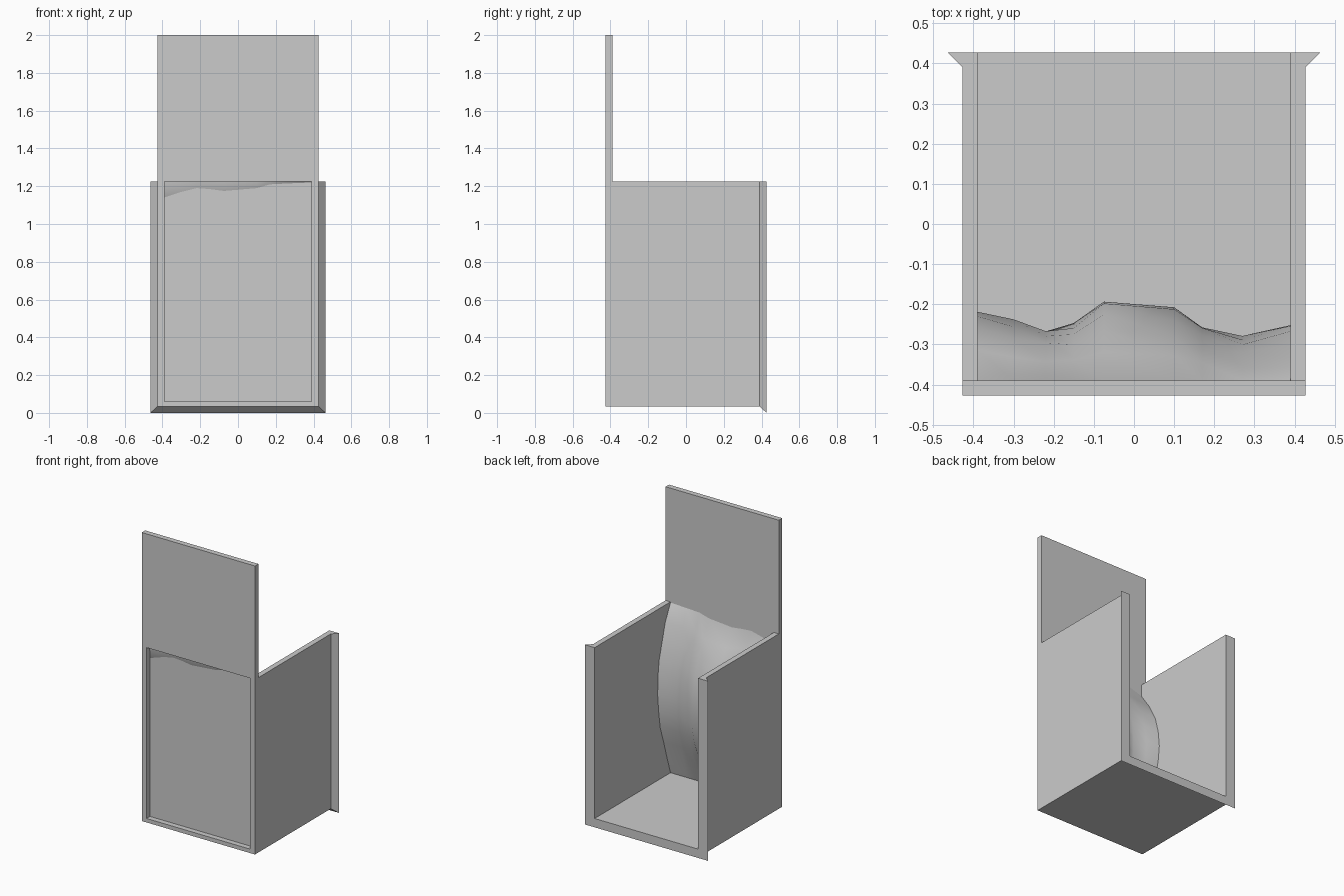
import bpy, math, random

if "Cube" in bpy.data.objects:
    bpy.data.objects.remove(bpy.data.objects["Cube"])
random.seed(4)


def make(name, verts, faces):
    me = bpy.data.meshes.new(name)
    me.from_pydata(verts, [], faces)
    me.update()
    ob = bpy.data.objects.new(name, me)
    bpy.context.collection.objects.link(ob)
    return ob


W, WI, D, DI = 0.427, 0.39, 0.427, 0.39   # outer/inner half width and depth
TOP, FLOOR = 1.225, 0.06


def u_profile(y, half, bottom):
    return [(-half, y, TOP), (-half, y, bottom), (half, y, bottom), (half, y, TOP),
            (WI, y, TOP), (WI, y, FLOOR), (-WI, y, FLOOR), (-WI, y, TOP)]


# U-shaped trough with a flared lip at the back end
verts = u_profile(-D, W, 0.033) + u_profile(DI, W, 0.033) + u_profile(D, 0.464, 0.0)
faces = []
for r in (0, 8):
    for i in range(8):
        j = (i + 1) % 8
        faces.append((r + j, r + i, r + 8 + i, r + 8 + j))
for a, b in ((0, 1), (1, 2), (2, 3)):
    q = (a, b, 7 - b, 7 - a)
    faces.append(q)
    faces.append(tuple(16 + k for k in reversed(q)))
make("trough", verts, faces)

# Tall panel standing above the front end
bpy.ops.mesh.primitive_cube_add(size=1, location=(0, -(D + DI) / 2, (2 + TOP) / 2))
panel = bpy.context.object
panel.name = "upper_panel"
panel.scale = (2 * W, D - DI, 2 - TOP)

# Thin recessed plate closing the front opening
make("front_plate", [(-WI, -DI, FLOOR), (WI, -DI, FLOOR), (WI, -DI, TOP), (-WI, -DI, TOP)],
     [(0, 1, 2, 3)])

# Uneven bulging heap behind the plate: x, furthest y, height of the bulge
columns = [(-0.39, -0.213, 0.74), (-0.30, -0.235, 0.72), (-0.22, -0.256, 0.70),
           (-0.15, -0.245, 0.66), (-0.075, -0.187, 0.64), (0.10, -0.20, 0.62),
           (0.17, -0.25, 0.64), (0.27, -0.276, 0.66), (0.39, -0.24, 0.69)]
rim = [1.14, 1.17, 1.19, 1.185, 1.175, 1.19, 1.21, 1.215, 1.22]
ROWS = 10
verts, faces = [], []
for (x, peak, zp), ztop in zip(columns, rim):
    for r in range(ROWS + 1):
        t = r / ROWS
        z = FLOOR + (ztop - FLOOR) * t
        # skew the arch so that it peaks at the wanted height
        m = (zp - FLOOR) / (ztop - FLOOR)
        s = t ** (math.log(0.5) / math.log(m))
        y = -DI + (peak + DI) * math.sin(math.pi * s) ** 0.9
        if 0 < r < ROWS:
            y -= random.uniform(0, 0.012)
        verts.append((x, y, z))
    # strip tucked in front of the plate, up to the rim
    verts.append((x, -DI - 0.006, TOP))
N = ROWS + 2
for c in range(len(columns) - 1):
    for r in range(N - 1):
        a = c * N + r
        faces.append((a, a + 1, a + N + 1, a + N))
heap = make("bulging_heap", verts, faces)
heap.data.polygons.foreach_set("use_smooth", [True] * len(heap.data.polygons))
